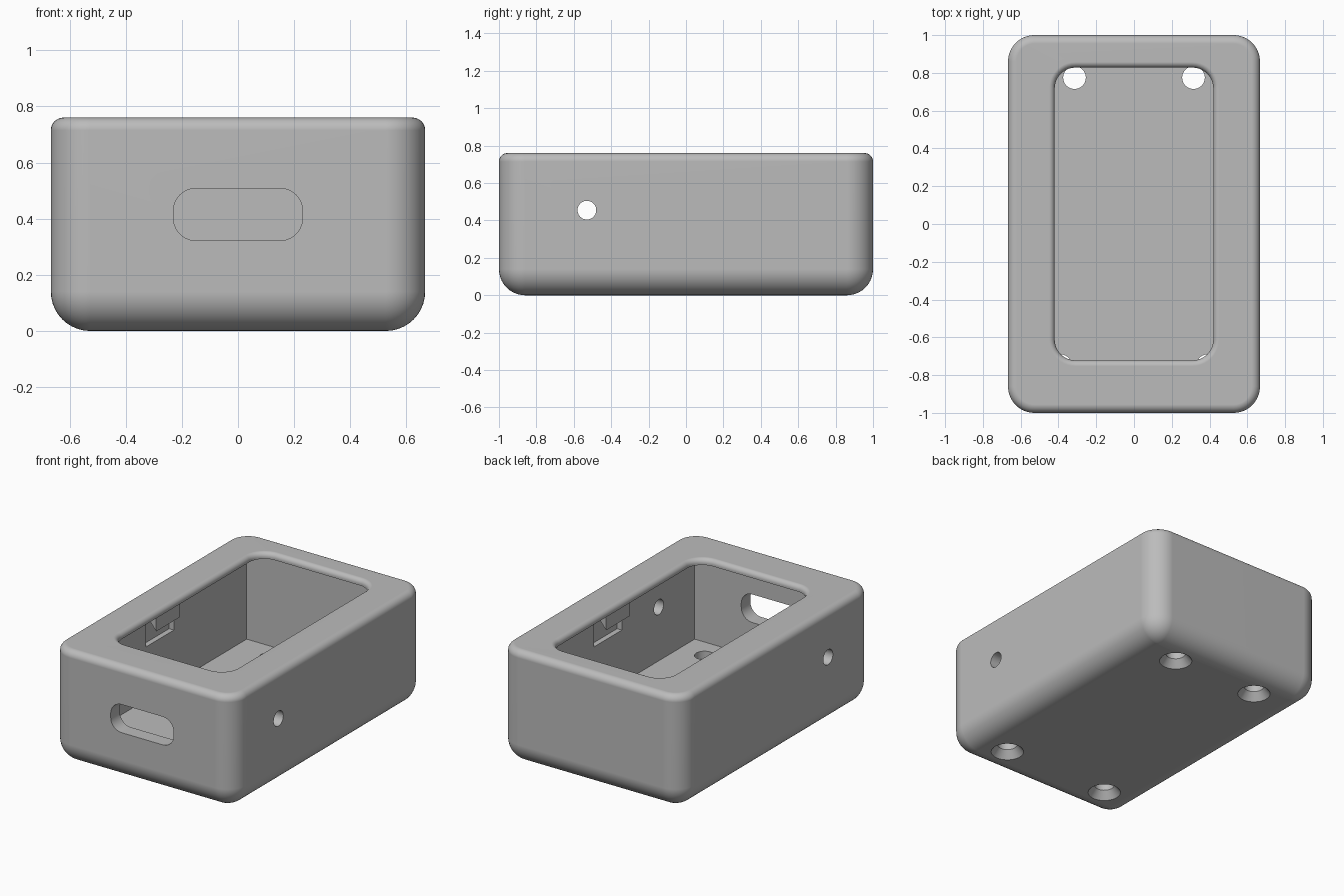
import bpy, bmesh, math
from mathutils import Matrix, Vector

if "Cube" in bpy.data.objects:
    bpy.data.objects.remove(bpy.data.objects["Cube"], do_unlink=True)

grey = bpy.data.materials.new("plain grey")
grey.use_nodes = True
COLOUR = (0.5, 0.5, 0.5, 1)
grey.diffuse_color = COLOUR
grey.node_tree.nodes["Principled BSDF"].inputs["Base Color"].default_value = COLOUR


def make_object(name, bm, matrix=None):
    if matrix:
        bmesh.ops.transform(bm, matrix=matrix, verts=bm.verts)
    bmesh.ops.recalc_face_normals(bm, faces=bm.faces)
    mesh = bpy.data.meshes.new(name)
    bm.to_mesh(mesh)
    bm.free()
    mesh.materials.append(grey)
    obj = bpy.data.objects.new(name, mesh)
    bpy.context.collection.objects.link(obj)
    return obj


def rounded_loft(name, hx, hy, radius, levels, matrix=None, steps=10):
    """Stack of rounded rectangles; levels are (outward offset, z)."""
    bm = bmesh.new()
    rings = []
    for off, z in levels:
        r = max(radius + off, 0.002)
        ring = []
        for q, (sx, sy) in enumerate([(1, 1), (-1, 1), (-1, -1), (1, -1)]):
            for i in range(steps + 1):
                a = math.pi / 2 * (q + i / steps)
                ring.append(bm.verts.new((sx * (hx - radius) + r * math.cos(a),
                                          sy * (hy - radius) + r * math.sin(a), z)))
        rings.append(ring)
    n = len(rings[0])
    for low, high in zip(rings, rings[1:]):
        for i in range(n):
            j = (i + 1) % n
            bm.faces.new((low[i], low[j], high[j], high[i]))
    bm.faces.new(rings[0][::-1])
    bm.faces.new(rings[-1])
    return make_object(name, bm, matrix)


def box(name, low, high):
    bm = bmesh.new()
    bmesh.ops.create_cube(bm, size=1)
    low, high = Vector(low), Vector(high)
    m = Matrix.Translation((low + high) / 2) @ Matrix.Diagonal((*(high - low), 1))
    return make_object(name, bm, m)


def cone(name, r1, r2, depth, matrix):
    bm = bmesh.new()
    bmesh.ops.create_cone(bm, cap_ends=True, segments=40, radius1=r1, radius2=r2, depth=depth)
    return make_object(name, bm, matrix)


def combine(target, other, operation="DIFFERENCE"):
    mod = target.modifiers.new("shape", "BOOLEAN")
    mod.operation, mod.solver, mod.object = operation, "EXACT", other
    bpy.context.view_layer.objects.active = target
    bpy.ops.object.modifier_apply(modifier=mod.name)
    bpy.data.objects.remove(other, do_unlink=True)


def arc(n=10):
    return [math.pi / 2 * i / n for i in range(n + 1)]


# Outer shell: large fillet at the bottom, small fillet at the top
H, RB, RT = 0.76, 0.14, 0.045
levels = [(-RB * (1 - math.sin(a)), RB * (1 - math.cos(a))) for a in arc()]
levels += [(-RT * (1 - math.cos(a)), H - RT * (1 - math.sin(a))) for a in arc()]
case = rounded_loft("case", 0.667, 1.0, RB, levels)

# Inner cavity
WX, WY, FLOOR, CEIL = 0.57, 0.905, 0.10, 0.72
combine(case, box("cavity_cutter", (-WX, -WY, FLOOR), (WX, WY, CEIL)))

# Top opening with a rounded lip
F = 0.03
levels = [(0, 0.6)] + [(F * (1 - math.cos(a)), H - F * (1 - math.sin(a))) for a in arc(8)]
levels += [(F, H + 0.1)]
combine(case, rounded_loft("opening_cutter", 0.42, 0.775, 0.11, levels,
                           Matrix.Translation((0, 0.053, 0))))

# Front slot
slot_place = Matrix.Translation((0, -0.95, 0.415)) @ Matrix.Rotation(math.pi / 2, 4, "X")
combine(case, rounded_loft("slot_cutter", 0.23, 0.093, 0.08, [(0, -0.12), (0, 0.12)], slot_place))

# Round hole through both side walls
combine(case, cone("side_hole_cutter", 0.05, 0.05, 2,
                   Matrix.Translation((0, -0.53, 0.455)) @ Matrix.Rotation(math.pi / 2, 4, "Y")))

# Countersunk screw holes in the floor
for x, y in [(0.315, 0.775), (0.39, -0.75)]:
    for s in (-1, 1):
        combine(case, cone("screw_hole_cutter", 0.06, 0.06, 0.4, Matrix.Translation((s * x, y, 0.05))))
        combine(case, cone("countersink_cutter", 0.108, 0.06, 0.06, Matrix.Translation((s * x, y, 0.02))))

# Catch recesses in the side walls, with a hooked catch above each
for s in (-1, 1):
    xs = sorted((s * 0.5, s * 0.605))
    combine(case, box("recess_cutter", (xs[0], -0.145, 0.45), (xs[1], 0.145, 0.67)))
for s, name in [(1, "left_catch"), (-1, "right_catch")]:
    bm = bmesh.new()
    profile = [(0.503, 0.735), (0.503, 0.566), (0.58, 0.66), (0.58, 0.735)]
    face = bm.faces.new([bm.verts.new((s * x, -0.135, z)) for x, z in profile])
    ext = bmesh.ops.extrude_face_region(bm, geom=[face])
    bmesh.ops.translate(bm, vec=(0, 0.25, 0),
                        verts=[v for v in ext["geom"] if isinstance(v, bmesh.types.BMVert)])
    make_object(name, bm)

# Smooth fillets, crisp edges
bpy.ops.object.select_all(action="DESELECT")
case.select_set(True)
bpy.context.view_layer.objects.active = case
bpy.ops.object.shade_smooth_by_angle(angle=math.radians(30))
weighted = case.modifiers.new("clean shading", "WEIGHTED_NORMAL")
weighted.keep_sharp = True
